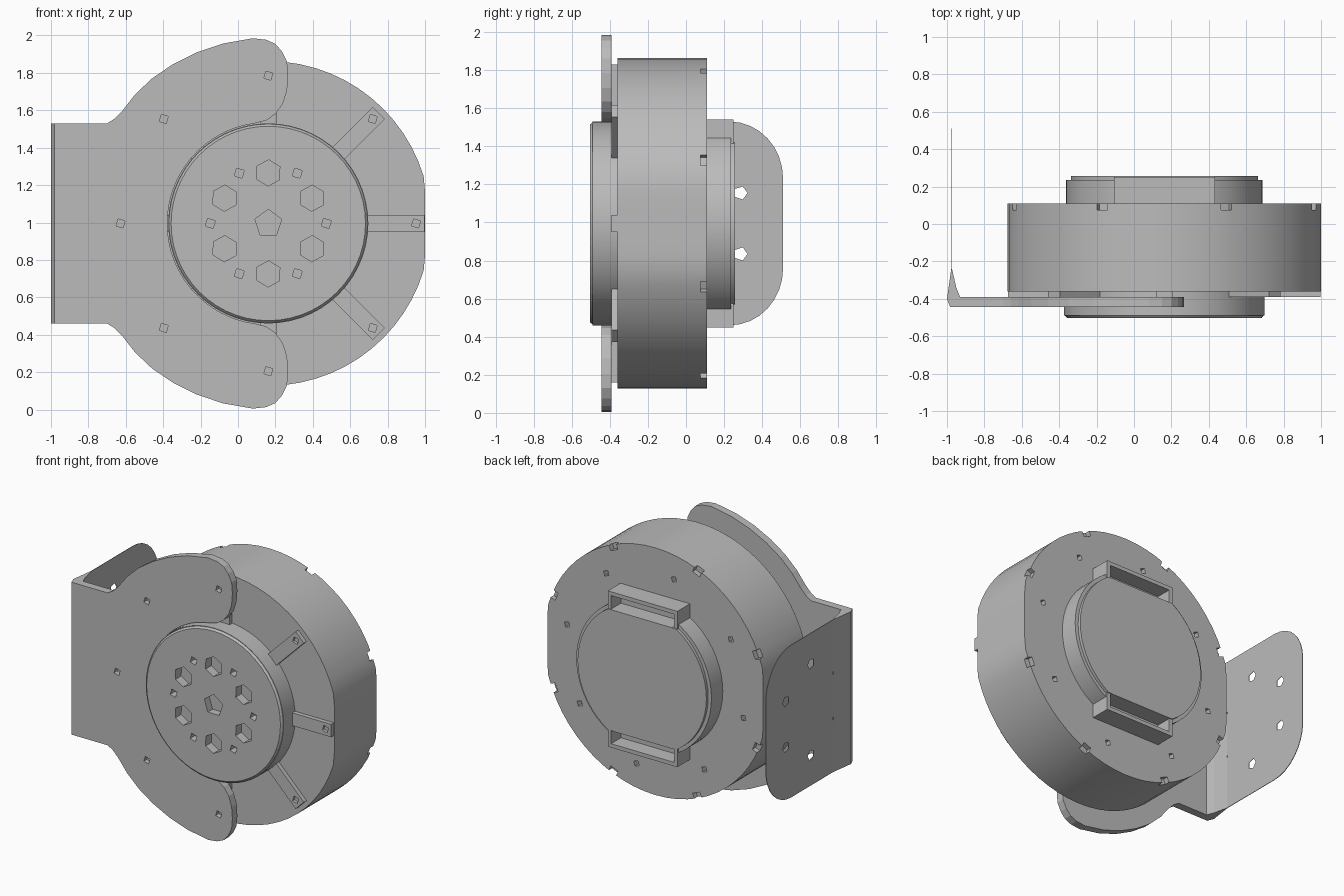
import bpy, bmesh
from math import sin, cos, pi, radians

if "Cube" in bpy.data.objects:
    bpy.data.objects.remove(bpy.data.objects["Cube"])

CX, CZ = 0.162, 0.995          # motor axis
grey = bpy.data.materials.new("plain grey")
grey.use_nodes = True
grey.diffuse_color = (0.5, 0.5, 0.5, 1)
grey.node_tree.nodes["Principled BSDF"].inputs["Base Color"].default_value = (0.5, 0.5, 0.5, 1)


def ring(r, n, cx=CX, cz=CZ, turn=0.0, clip_x=9, clip_z=9):
    """Circle outline, optionally with flats on its sides."""
    pts = []
    for i in range(n):
        a = turn + 2 * pi * i / n
        dx = max(-clip_x, min(clip_x, r * cos(a)))
        dz = max(-clip_z, min(clip_z, r * sin(a)))
        pts.append((cx + dx, cz + dz))
    return pts


def bar(r0, r1, width, angle):
    """Radial rectangle seen along the motor axis."""
    a, h = radians(angle), width / 2
    return [(CX + r * cos(a) - s * sin(a), CZ + r * sin(a) + s * cos(a))
            for r, s in ((r0, -h), (r1, -h), (r1, h), (r0, h))]


def build(name, prisms, axis="y"):
    """Prisms given as (outline, start, end[, scale of the start face])."""
    bm = bmesh.new()
    for pts, a, b, *scale in prisms:
        k = scale[0] if scale else 1
        mu = sum(p[0] for p in pts) / len(pts)
        mv = sum(p[1] for p in pts) / len(pts)

        def place(u, v, d):
            return {"y": (u, d, v), "x": (d, u, v), "z": (u, v, d)}[axis]
        lo = [bm.verts.new(place(mu + (u - mu) * k, mv + (v - mv) * k, a)) for u, v in pts]
        hi = [bm.verts.new(place(u, v, b)) for u, v in pts]
        bm.faces.new(lo)
        bm.faces.new(hi[::-1])
        for i in range(len(pts)):
            j = (i + 1) % len(pts)
            bm.faces.new((lo[i], hi[i], hi[j], lo[j]))
    bmesh.ops.recalc_face_normals(bm, faces=bm.faces)
    me = bpy.data.meshes.new(name)
    bm.to_mesh(me)
    bm.free()
    me.materials.append(grey)
    ob = bpy.data.objects.new(name, me)
    bpy.context.scene.collection.objects.link(ob)
    return ob


def cut(ob, prisms, axis="y"):
    cutter = build("cutter", prisms, axis)
    cutter.hide_render = True
    mod = ob.modifiers.new("cut", "BOOLEAN")
    mod.operation, mod.solver, mod.object = "DIFFERENCE", "EXACT", cutter
    deps = bpy.context.evaluated_depsgraph_get()
    me = bpy.data.meshes.new_from_object(ob.evaluated_get(deps))
    ob.modifiers.clear()
    ob.data = me
    bpy.data.objects.remove(cutter)


def smooth(ob):
    bpy.ops.object.select_all(action="DESELECT")
    ob.select_set(True)
    bpy.context.view_layer.objects.active = ob
    bpy.ops.object.shade_smooth_by_angle(angle=radians(25))


def holes(r, size, y0, y1, count=8, turn=0.0, sides=4):
    out = []
    for i in range(count):
        a = radians(turn) + 2 * pi * i / count
        out.append((ring(size, sides, CX + r * cos(a), CZ + r * sin(a), 0.5), y0, y1))
    return out


# Motor body: round housing with a flat on each side, notched back rim
body = build("motor_body", [(ring(0.868, 64, clip_x=0.838), -0.36, 0.11)])
cut(body, holes(0.70, 0.024, 0.07, 0.2, turn=12)
    + [(bar(0.83, 0.95, 0.06, 22.5 + 45 * i), 0.075, 0.2) for i in range(8)])
smooth(body)

# Raised spokes carrying the screw holes on the front
spokes = build("front_spokes", [(bar(0.45, 0.835, 0.09, 45 * i), -0.39, -0.355) for i in range(8)])
cut(spokes, holes(0.79, 0.027, -0.45, -0.37))

# Front output hub with bolt pockets
hub = build("front_hub", [(ring(0.535, 56), -0.49, -0.35)])
cap = build("front_hub_face", [(ring(0.533, 56), -0.503, -0.488, 0.975)])
pockets = holes(0.27, 0.07, -0.6, -0.44, 6, 30, 6) + holes(0.31, 0.03, -0.6, -0.45, 6)
pockets.append((ring(0.075, 5, turn=pi / 2), -0.6, -0.45))
cut(cap, pockets)
cut(hub, pockets)
smooth(hub)

# Rear hub: disc with a slotted tab above and below
rear = build("rear_hub", [(ring(0.525, 56), 0.10, 0.236)])
tab_parts = []
slots = []
for s in (-1, 1):
    def box(x, z0, z1):
        return [(CX - x, CZ + s * z0), (CX + x, CZ + s * z0),
                (CX + x, CZ + s * z1), (CX - x, CZ + s * z1)]
    tab_parts.append((box(0.27, 0.40, 0.547), 0.10, 0.25))
    slots.append((box(0.245, 0.425, 0.52), 0.14, 0.3))
cut(rear, slots)
smooth(rear)
tabs = build("rear_tabs", tab_parts)
cut(tabs, slots)
lid = build("rear_lid", [(ring(0.50, 56, clip_z=0.425), 0.23, 0.257)])
smooth(lid)

# Bracket front plate: two arms wrapping around the hub
upper = [(-0.97, 0.535), (-0.70, 0.535), (-0.66, 0.56), (-0.62, 0.60), (-0.55, 0.69),
         (-0.46, 0.775), (-0.35, 0.85), (-0.22, 0.915), (-0.08, 0.962), (0.08, 0.99),
         (0.15, 0.982), (0.20, 0.96), (0.235, 0.92), (0.262, 0.865), (0.268, 0.79),
         (0.262, 0.71), (0.24, 0.64), (0.20, 0.585), (0.15, 0.55)]
inner = [(CX + 0.54 * cos(a), 0.54 * sin(a))
         for a in (radians(98 + 82 * i / 16) for i in range(17))]
half = upper + inner
outline = [(x, CZ + z) for x, z in half] + [(x, CZ - z) for x, z in reversed(half[:-1])]
plate = build("bracket_plate", [(outline, -0.445, -0.39)])
cut(plate, holes(0.79, 0.027, -0.6, -0.41))

# Bracket bend, tapering into the side sheet
bend = [(-0.97, -0.445), (-0.93, -0.445), (-0.93, -0.39), (-0.95, -0.34), (-0.973, -0.24),
        (-0.977, -0.24), (-1.0, -0.40), (-0.982, -0.445)]
build("bracket_bend", [(bend, CZ - 0.535, CZ + 0.535)], "z")

# Bracket side sheet with rounded rear corners and six bolt holes
corner = [(0.23 + 0.28 * sin(a), 0.235 + 0.30 * cos(a))
          for a in (pi / 2 * i / 8 for i in range(9))]
sheet = [(-0.30, 0.535)] + corner
sheet = [(y, CZ + z) for y, z in sheet] + [(y, CZ - z) for y, z in reversed(sheet)]
flange = build("bracket_side", [(sheet, -0.977, -0.973)], "x")
cut(flange, [(ring(0.036, 5, 0.01 + 0.32 * cos(a), CZ + 0.32 * sin(a)), -1.1, -0.9)
             for a in (pi / 6 + pi / 3 * i for i in range(6))], "x")
